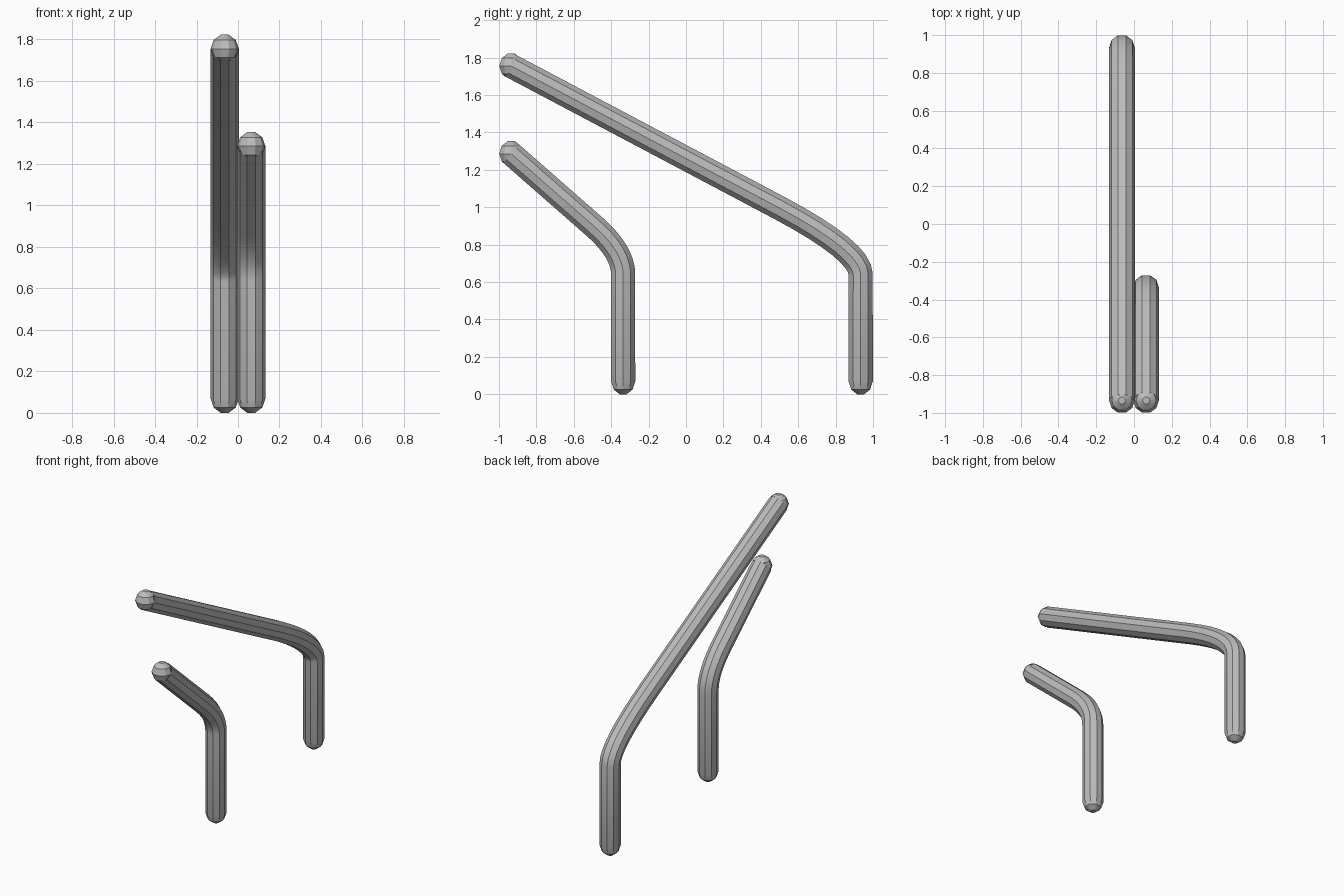
import bpy, bmesh
from math import cos, sin, tau, radians
from mathutils import Vector

cube = bpy.data.objects.get("Cube")
if cube:
    bpy.data.objects.remove(cube, do_unlink=True)

SIDES, RADIUS = 10, 0.068
X = Vector((1, 0, 0))

grey = bpy.data.materials.new("plain grey")
grey.use_nodes = True
grey.diffuse_color = (0.5, 0.5, 0.5, 1)
grey.node_tree.nodes["Principled BSDF"].inputs["Base Color"].default_value = (0.5, 0.5, 0.5, 1)


def add_ring(bm, centre, side, radius):
    return [bm.verts.new(centre + radius * (cos(tau * i / SIDES) * X + sin(tau * i / SIDES) * side))
            for i in range(SIDES)]


def bridge(bm, rings):
    for a, b in zip(rings, rings[1:]):
        for i in range(SIDES):
            j = (i + 1) % SIDES
            bm.faces.new((a[i], a[j], b[j], b[i]))


def add_end(bm, centre, inward):
    """Faceted upright ball, cut away on the side hidden in the tube."""
    ball = bmesh.new()
    profile = [(-1, 0.28), (-0.62, 0.785), (0, 1), (0.62, 0.785), (1, 0.28)]
    rings = [add_ring(ball, centre + Vector((0, 0, h * RADIUS)), Vector((0, 1, 0)), r * RADIUS)
             for h, r in profile]
    bridge(ball, rings)
    ball.faces.new(rings[0][::-1])
    ball.faces.new(rings[-1])
    bmesh.ops.bisect_plane(ball, geom=ball.verts[:] + ball.edges[:] + ball.faces[:],
                           plane_co=centre, plane_no=inward, clear_outer=True)
    temp = bpy.data.meshes.new("end")
    ball.to_mesh(temp)
    ball.free()
    bm.from_mesh(temp)
    bpy.data.meshes.remove(temp)


def bent_tube(name, x, foot_y, bend_start, corner_z, bend_end, tip):
    # Upright leg, eased bend, then a straight sloping arm
    p0, p1, p2 = (Vector((x, y, z)) for y, z in
                  ((foot_y, bend_start), (foot_y, corner_z), bend_end))
    path = [Vector((x, foot_y, RADIUS))]
    steps = 8
    for k in range(steps + 1):
        t = k / steps
        path.append((1 - t) ** 2 * p0 + 2 * t * (1 - t) * p1 + t * t * p2)
    path.append(Vector((x, *tip)))

    bm = bmesh.new()
    rings = []
    for k, point in enumerate(path):
        before = (point - path[k - 1]).normalized() if k else Vector()
        after = (path[k + 1] - point).normalized() if k + 1 < len(path) else Vector()
        direction = (before + after).normalized()
        rings.append(add_ring(bm, point, direction.cross(X), RADIUS))
    bridge(bm, rings)
    add_end(bm, path[0], path[1] - path[0])
    add_end(bm, path[-1], path[-2] - path[-1])
    bmesh.ops.remove_doubles(bm, verts=bm.verts[:], dist=0.001)
    bmesh.ops.recalc_face_normals(bm, faces=bm.faces[:])

    mesh = bpy.data.meshes.new(name)
    bm.to_mesh(mesh)
    bm.free()
    mesh.materials.append(grey)
    obj = bpy.data.objects.new(name, mesh)
    bpy.context.collection.objects.link(obj)
    bpy.ops.object.select_all(action="DESELECT")
    obj.select_set(True)
    bpy.context.view_layer.objects.active = obj
    bpy.ops.object.shade_smooth_by_angle(angle=radians(30))


bent_tube("long_bent_tube", -0.064, 0.934, 0.64, 0.765, (0.5, 0.996), (-0.934, 1.755))
bent_tube("short_bent_tube", 0.064, -0.336, 0.64, 0.762, (-0.49, 0.897), (-0.934, 1.286))
